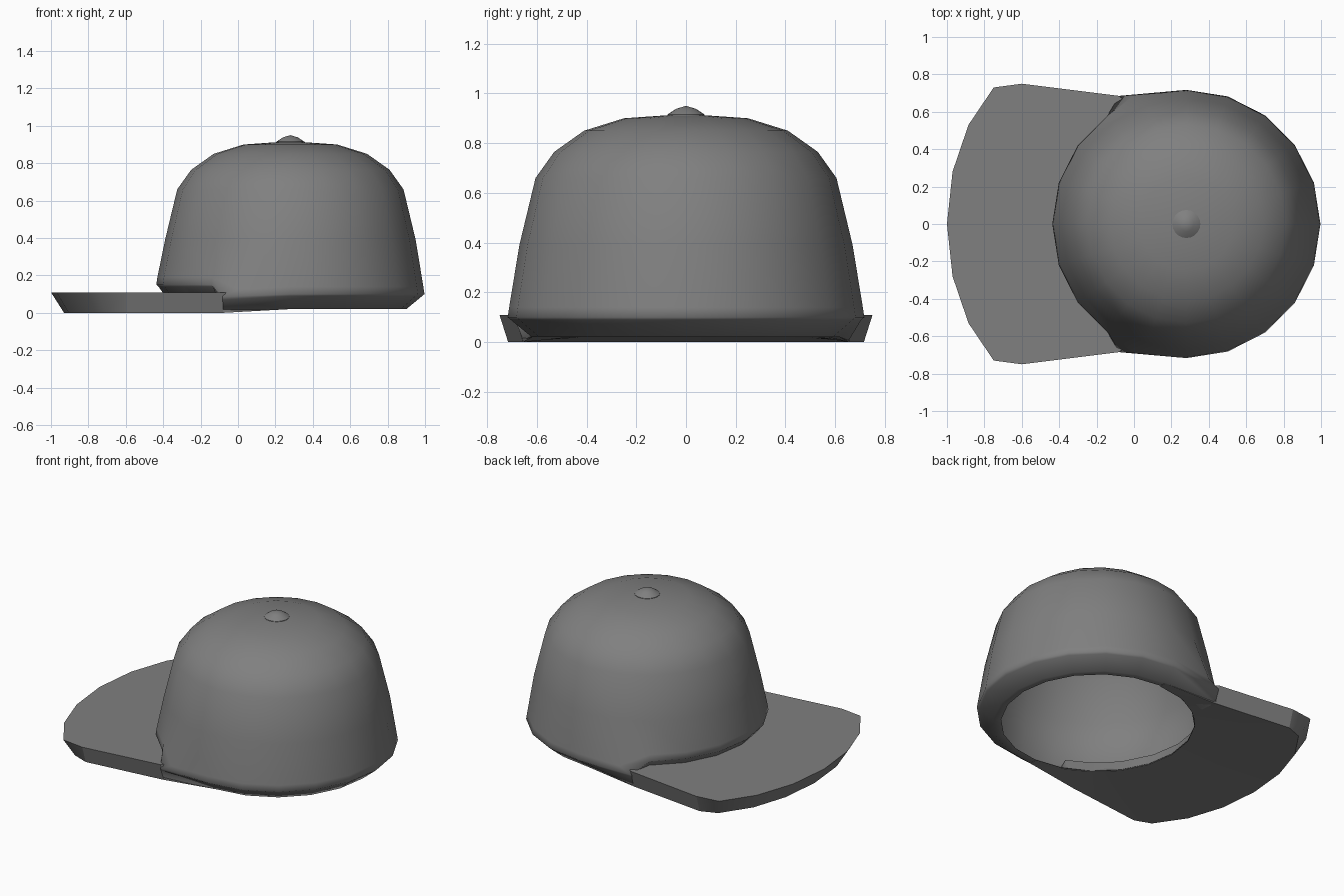
import bpy, bmesh, math

if "Cube" in bpy.data.objects:
    bpy.data.objects.remove(bpy.data.objects["Cube"])

CX = 0.28      # centre of the crown
SIDES = 20

fabric = bpy.data.materials.new("dark_fabric")
fabric.diffuse_color = (0.215, 0.215, 0.215, 1)
fabric.use_nodes = True
fabric.node_tree.nodes["Principled BSDF"].inputs["Base Color"].default_value = fabric.diffuse_color


def finish(name, bm, angle):
    bmesh.ops.remove_doubles(bm, verts=bm.verts, dist=1e-4)
    bmesh.ops.recalc_face_normals(bm, faces=bm.faces)
    mesh = bpy.data.meshes.new(name)
    bm.to_mesh(mesh)
    bm.free()
    mesh.materials.append(fabric)
    ob = bpy.data.objects.new(name, mesh)
    bpy.context.collection.objects.link(ob)
    bpy.ops.object.select_all(action='DESELECT')
    bpy.context.view_layer.objects.active = ob
    ob.select_set(True)
    bpy.ops.object.shade_smooth_by_angle(angle=math.radians(angle))
    return ob


def polar(r, deg, z):
    a = math.radians(deg)
    return (CX + r * math.cos(a), r * math.sin(a), z)


def flip(p):
    return (p[0], -p[1], p[2])


def lathe(name, profile, angle, place=polar):
    """Revolve (radius, z) points; place positions each vertex."""
    bm = bmesh.new()
    rings = [[bm.verts.new(place(r, i * 360 / SIDES, z)) for i in range(SIDES)]
             for r, z in profile]
    for a, b in zip(rings, rings[1:]):
        for i in range(SIDES):
            j = (i + 1) % SIDES
            bm.faces.new((a[i], a[j], b[j], b[i]))
    return finish(name, bm, angle)


# Where the rim flares out to meet the ends of the bill, keyed by ring height
FLARE = {0.14: (0.0, 0.69, 0.125), 0.10: (-0.08, 0.685, 0.085),
         0.09: (-0.08, 0.68, 0.07), 0.02: (-0.08, 0.652, 0.003)}


def crown_place(r, deg, z):
    if z in FLARE and round(deg) in (108, 252):
        return FLARE[z] if deg < 180 else flip(FLARE[z])
    # rim is lifted where it sits on the bill
    lift = 0.05 if 0.08 < z < 0.15 and 110 < deg < 250 else 0
    return polar(r, deg, z + lift)


# Crown: outer dome, turned-in hem, thin inner lining
outer = [(0, 0.915), (0.08, 0.912), (0.25, 0.90), (0.41, 0.85), (0.53, 0.765),
         (0.605, 0.66), (0.67, 0.39), (0.711, 0.14), (0.717, 0.10), (0.705, 0.09)]
hem = [(0.62, 0.02), (0.573, 0.025)]
inner = [(0.70, 0.115), (0.66, 0.39), (0.594, 0.655), (0.522, 0.756),
         (0.406, 0.84), (0.248, 0.889), (0, 0.903)]
lathe("crown", outer + hem + inner, 65, crown_place)

# Button on top
lathe("top_button", [(0, 0.908), (0.075, 0.908), (0.075, 0.915),
                     (0.04, 0.938), (0, 0.95)], 50)

# Bill: half outline from the tip to the side of the crown
# (top x, y, z), (bottom x, y, z), angle on the crown
half = [
    ((-1.00, 0.00, 0.11), (-0.93, 0.00, 0.0), 180),
    ((-0.97, 0.28, 0.11), (-0.905, 0.26, 0.0), 162),
    ((-0.885, 0.53, 0.11), (-0.83, 0.49, 0.0), 144),
    ((-0.75, 0.73, 0.11), (-0.705, 0.675, 0.0), 135),
    ((-0.60, 0.75, 0.11), (-0.60, 0.715, 0.0), 126),
    ((-0.08, 0.685, 0.11), (-0.08, 0.655, 0.0), 112),
    ((-0.08, 0.66, 0.03), (-0.08, 0.655, 0.0), 108),
    ((0.28, 0.62, 0.03), (0.28, 0.62, 0.02), 90),
]
columns = [(flip(t), flip(b), 360 - a) for t, b, a in reversed(half[1:])] + half
bm = bmesh.new()
loops = []
for top, bottom, deg in columns:
    pts = (polar(0.62, deg, top[2]), top, bottom, polar(0.573, deg, 0.02))
    loops.append([bm.verts.new(p) for p in pts])
for a, b in zip(loops, loops[1:]):
    for i in range(4):
        j = (i + 1) % 4
        bm.faces.new((a[i], a[j], b[j], b[i]))
bm.faces.new(loops[0])
bm.faces.new(loops[-1])
# crisp corner at the widest point of the bill
for loop in loops:
    if abs(loop[1].co.x + 0.6) < 0.01:
        bm.edges.get((loop[1], loop[2])).smooth = False
finish("bill", bm, 52)
